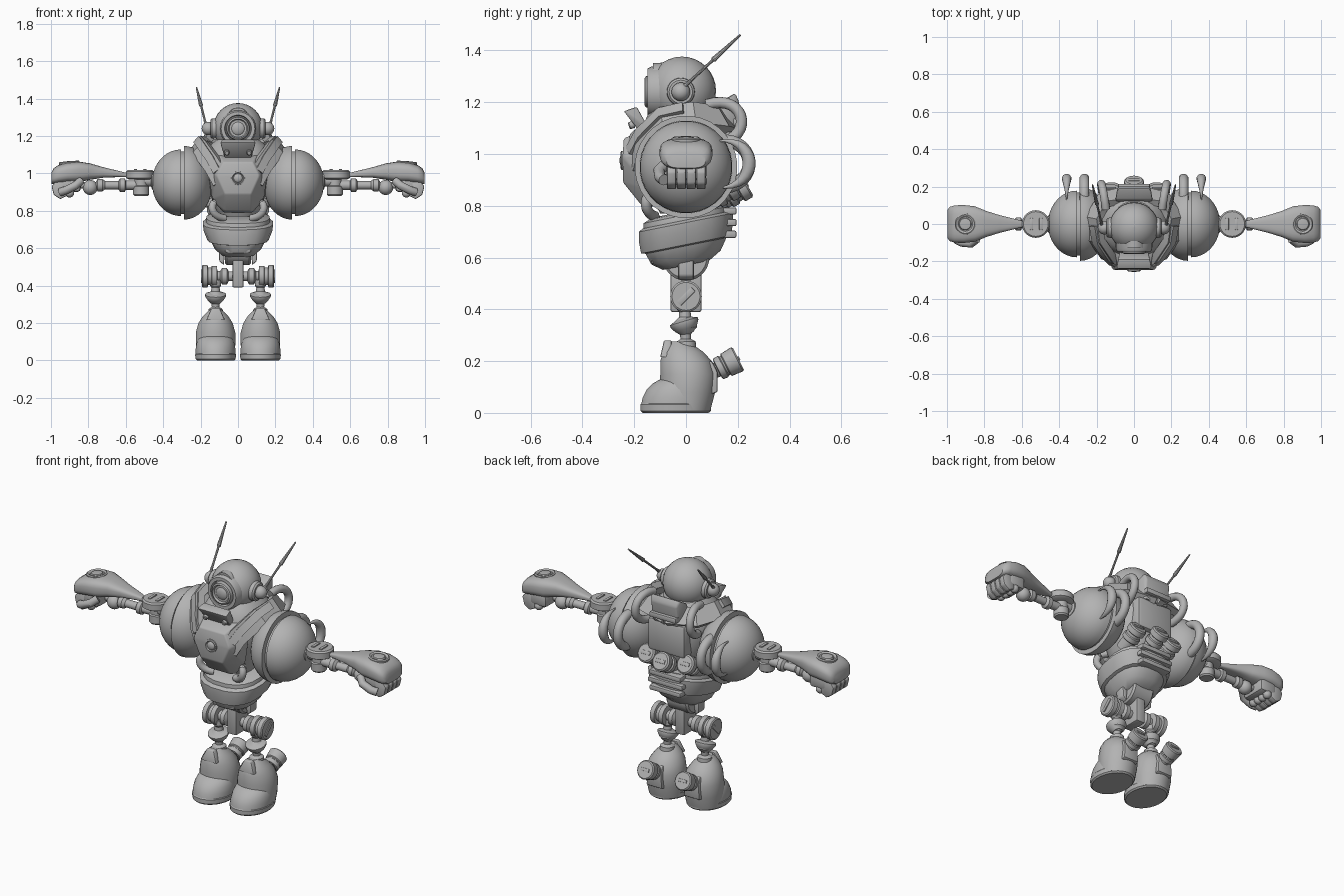
import bpy, bmesh, math
from mathutils import Vector
from mathutils.geometry import interpolate_bezier

mat = bpy.data.materials.new("light grey")
mat.diffuse_color = (0.45, 0.45, 0.45, 1)


def finish(name, bm, mirror=False, angle=35):
    bmesh.ops.recalc_face_normals(bm, faces=bm.faces[:])
    me = bpy.data.meshes.new(name)
    bm.to_mesh(me)
    bm.free()
    for p in me.polygons:
        p.use_smooth = True
    me.set_sharp_from_angle(angle=math.radians(angle))
    me.materials.append(mat)
    ob = bpy.data.objects.new(name, me)
    bpy.context.collection.objects.link(ob)
    if mirror:
        ob.modifiers.new("mirror", 'MIRROR').use_axis[0] = True
    return ob


def skin(name, rings, mirror=False, angle=35):
    """Bridge equal rings of points and cap both ends."""
    bm = bmesh.new()
    vs = [[bm.verts.new(p) for p in r] for r in rings]
    n = len(vs[0])
    for a, b in zip(vs, vs[1:]):
        for i in range(n):
            j = (i + 1) % n
            bm.faces.new((a[i], a[j], b[j], b[i]))
    bm.faces.new(vs[0])
    bm.faces.new(vs[-1])
    return finish(name, bm, mirror, angle)


def lathe(name, p, d, prof, mirror=False, n=28):
    """Profile of (distance, radius) turned around an axis."""
    q = Vector((0, 0, 1)).rotation_difference(Vector(d))
    ang = [2 * math.pi * i / n for i in range(n)]
    return skin(name, [[Vector(p) + q @ Vector((r * math.cos(a), r * math.sin(a), t)) for a in ang]
                       for t, r in prof], mirror)


def ball(name, c, r, d=(0, 0, 1), mirror=False, squash=1.0):
    prof = [(-r * squash * math.cos(math.pi * k / 16), max(r * math.sin(math.pi * k / 16), .0005)) for k in range(17)]
    return lathe(name, c, d, prof, mirror)


def loft(name, axis, rings, n=28, power=1.0, shear=0, mirror=False, angle=35):
    """Rings of (position, centre u, centre v, radius u, radius v)."""
    out = []
    for t, cu, cv, ru, rv in rings:
        ring = []
        for i in range(n):
            a = 2 * math.pi * (i + .5) / n
            c, s = math.cos(a), math.sin(a)
            u = cu + ru * math.copysign(abs(c) ** power, c)
            v = cv + rv * math.copysign(abs(s) ** power, s)
            ring.append((t, u, v) if axis == 'x' else (u, v, t + shear * v))
        out.append(ring)
    return skin(name, out, mirror, angle)


def sweep(name, pts, w, h, n=12, centre=(0, 0, 1), mirror=False, taper=False):
    """Sweep a w by h section along points, facing away from a centre."""
    pts = [Vector(p) for p in pts]
    rings, last = [], len(pts) - 1
    k = math.sqrt(2) if n == 4 else 1
    for i, p in enumerate(pts):
        t = (pts[min(i + 1, last)] - pts[max(i - 1, 0)]).normalized()
        o = p - Vector(centre)
        o = (o - t * o.dot(t)).normalized()
        b = t.cross(o)
        f = k * (max(.15, math.sin(math.pi * i / last)) if taper else 1)
        rings.append([p + f * (b * w * math.cos(a) + o * h * math.sin(a))
                      for a in [2 * math.pi * (j + .5) / n for j in range(n)]])
    return skin(name, rings, mirror)


def hose(name, a, b, c, d, r, **kw):
    return sweep(name, interpolate_bezier(Vector(a), Vector(b), Vector(c), Vector(d), 16), r, r, **kw)


def hull(name, pts, bevel=.008, mirror=False):
    bm = bmesh.new()
    for p in pts:
        bm.verts.new(p)
    bmesh.ops.convex_hull(bm, input=bm.verts[:])
    bmesh.ops.delete(bm, geom=[v for v in bm.verts if not v.link_faces], context='VERTS')
    bmesh.ops.dissolve_limit(bm, angle_limit=.03, verts=bm.verts[:], edges=bm.edges[:])
    bmesh.ops.bevel(bm, geom=bm.edges[:], offset=bevel, segments=2, profile=.5, affect='EDGES')
    return finish(name, bm, mirror)


def box(name, x, y, z, bevel=.008, mirror=False):
    return hull(name, [(a, b, c) for a in x for b in y for c in z], bevel, mirror)


# Head, face ring, lens, brow
ball("head", (0, -.016, 1.244), .132)
F = (0, -1, 0)
lathe("face_ring", (0, -.08, 1.24), F, [(0, .1), (.055, .097), (.068, .09), (.068, .072), (.05, .068)])
lathe("eye_ring", (0, -.12, 1.24), F, [(0, .066), (.035, .06), (.04, .052), (.03, .046)])
ball("eye_lens", (0, -.14, 1.24), .04, F, squash=.5)
sweep("brow", [(.065 * math.sin(a), -.105, 1.245 + .098 * math.cos(a)) for a in [-.8 + .16 * i for i in range(11)]],
      .022, .009, 4, (0, -.1, 1.22))
# Ears and aerials
lathe("ear_disc", (.105, -.02, 1.24), (1, 0, 0), [(0, .055), (.035, .053), (.043, .045), (.043, .036)], True)
ball("ear_ball", (.158, -.02, 1.24), .036, mirror=True)
A, B = Vector((.172, -.005, 1.262)), Vector((.222, .21, 1.46))
L = (B - A).length
lathe("aerial", A, B - A, [(0, .009), (.04, .006), (L * .5, .006), (L * .52, .011), (L, .004)], True, 10)
lathe("neck", (0, -.01, 1.06), (0, 0, 1), [(0, .12), (.09, .12), (.1, .108), (.12, .105)])

# Torso
loft("torso", 'z', [(.77, 0, 0, .10, .10), (.83, 0, 0, .13, .135), (.92, 0, 0, .16, .165), (1.02, 0, -.005, .19, .175),
                    (1.10, 0, -.005, .18, .165), (1.15, 0, 0, .15, .15), (1.185, 0, 0, .11, .12)], 20, .85)
hull("chest_plate", [(s * x, y, z) for s in (1, -1) for x, y, z in
                     [(.08, -.24, 1.06), (.115, -.245, .99), (.07, -.243, .89), (.11, -.12, 1.11),
                      (.16, -.13, 1.0), (.14, -.13, .86), (.08, -.13, .79), (.07, -.17, .8)]], .007)
lathe("chest_button_ring", (0, -.235, .975), F, [(0, .037), (.015, .036), (.018, .03), (.012, .026)])
ball("chest_button", (0, -.245, .975), .024, F, squash=.5)
hull("collar_plate", [(s * w, y, z) for s in (1, -1) for w, y, z in
                      [(.095, -.24, 1.165), (.085, -.19, 1.182), (.075, -.145, 1.1), (.07, -.175, 1.08)]], .005)
for x in (-.06, .06):
    lathe("collar_stud", (x, -.2, 1.115), (0, -.9, -.3), [(0, .014), (.018, .014), (.022, .01)], n=16)
# Shoulder straps passing over to the back yoke
sweep("shoulder_strap", [(.085, -.205, .96), (.13, -.185, 1.04), (.2, -.085, 1.135), (.215, .03, 1.15),
                         (.16, .13, 1.135), (0, .165, 1.12)], .05, .02, 4, (0, 0, .98), True)
sweep("strap_ridge", [(.11, -.215, 1.01), (.145, -.18, 1.075), (.2, -.1, 1.155), (.215, -.01, 1.175)],
      .022, .014, 4, (0, 0, .98), True)
# Backpack
box("back_panel", (-.12, .12), (.08, .185), (.9, 1.09), .02)
hull("back_box", [(s * x, y, z) for s in (1, -1) for x, y, z in
                  [(.1, .13, 1.2), (.09, .19, 1.235), (.08, .205, 1.2), (.08, .19, 1.08), (.1, .1, 1.1)]])
box("back_box_rib", (-.085, .085), (.18, .215), (1.11, 1.14), .006)
hose("upper_hose", (.15, .08, 1.19), (.17, .23, 1.24), (.19, .27, 1.06), (.16, .12, 1.04), .022, mirror=True)
D = Vector((0, .85, .5))
for x in (-.125, 0, .125):
    y = .215 if x == 0 else .17
    c = Vector((x, y, .87))
    lathe("back_canister", c - D * .13, D, [(0, .042), (.06, .042), (.065, .05), (.09, .05), (.095, .043), (.11, .043),
                                             (.115, .053), (.145, .053), (.152, .045)], n=24)
    u = Vector((0, -.5, .85)).normalized() * .01
    o = c + D.normalized() * .022
    hull("canister_slot", [o + Vector((sx * .03, 0, 0)) + u * su + D * sd for sx in (1, -1) for su in (1, -1)
                           for sd in (-.01, .006)], .002)

# Waist hoses and belly
hose("waist_hose", (.07, -.09, .86), (.16, -.17, .87), (.16, -.17, .77), (.07, -.12, .76), .02, mirror=True)
loft("belly", 'z', [(.57, 0, 0, .09, .09), (.60, 0, 0, .125, .135), (.65, 0, 0, .15, .16), (.73, 0, 0, .175, .168),
                    (.765, 0, 0, .17, .165), (.775, 0, 0, .15, .145), (.78, 0, 0, .1, .1)], 20, .8, .2)
loft("belt", 'z', [(.645, 0, 0, .15, .155), (.65, 0, 0, .165, .175), (.70, 0, 0, .185, .184), (.735, 0, 0, .19, .184),
                   (.745, 0, 0, .175, .17)], 20, .8, .2)
for z, w in ((.69, .1), (.735, .11), (.78, .1)):
    box("rear_rib", (-w, w), (.12, .195), (z - .014, z + .014), .007)
box("front_keel", (-.07, .07), (-.135, -.06), (.575, .64), .01)

# Shoulders with split rings, guards and rear fins
loft("shoulder_outer", 'x', [(.305 + .155 * math.sin(a), 0, .95, .178 * math.cos(a) + .001, .178 * math.cos(a) + .001)
                             for a in [math.pi / 2 * k / 9 for k in range(10)]], 32, mirror=True)
loft("shoulder_inner", 'x', [(.29 - .15 * math.sin(a), 0, .95, .178 * math.cos(a) + .02, .178 * math.cos(a) + .02)
                             for a in [math.pi / 2 * k / 9 for k in range(10)]], 32, mirror=True)
loft("shoulder_gap", 'x', [(.28, 0, .95, .168, .168), (.31, 0, .95, .168, .168)], 32, mirror=True)
for x in (.265, .36):
    hose("shoulder_fin", (x, .12, 1.05), (x, .285, 1.07), (x, .285, .86), (x, .12, .87), .026,
         centre=(x, .1, .96), mirror=True, taper=x > .3)

# Elbow disc and arm rod
X = (1, 0, 0)
lathe("arm_root", (.43, 0, .96), X, [(0, .045), (.03, .045), (.035, .03), (.08, .03)], True)
lathe("elbow_disc", (.525, 0, .968), (0, 0, 1), [(0, .06), (.008, .074), (.042, .074), (.05, .066)], True)
for x in (.498, .548):
    box("elbow_slot", (x - .009, x + .009), (-.032, .032), (1.01, 1.024), .004, True)
lathe("elbow_pin", (.518, 0, .88), (0, 0, 1), [(0, .036), (.008, .043), (.05, .043), (.055, .036), (.1, .036)], True)
lathe("arm_rod", (.54, 0, .937), X, [(0, .025), (.06, .025), (.065, .036), (.09, .036), (.1, .022), (.17, .022),
                                     (.185, .033), (.21, .033), (.22, .018), (.36, .018)], True, 20)
ball("wrist_ball", (.79, 0, .925), .04, mirror=True)
# Forearm cover and its port
loft("forearm_cover", 'x', [(.585, 0, .99, .014, .01), (.64, 0, .997, .028, .017), (.72, 0, 1.005, .048, .028),
                            (.79, 0, 1.01, .07, .044), (.85, 0, 1.008, .095, .055), (.91, 0, 1.005, .102, .054),
                            (.96, 0, .995, .1, .05), (.985, 0, .985, .092, .043), (.998, 0, .975, .075, .03)],
     24, .65, mirror=True)
lathe("forearm_port", (.9, 0, 1.03), (.08, 0, 1), [(0, .056), (.03, .056), (.035, .05), (.032, .042),
                                                 (.024, .036), (.034, .03), (.036, .02)], True)
# Fist
box("palm", (.84, .95), (-.075, .08), (.9, .985), .02, True)
for y in (-.056, -.018, .02, .058):
    hull("finger", [(a, y + s * .018, b) for s in (1, -1) for a, b in
                    [(.915, .88), (.95, .862), (.985, .885), (.997, .93), (.97, .965), (.92, .955)]], .007, True)
    ball("knuckle", (.9, y, .895), .024, mirror=True)
sweep("thumb", [(.84, -.08, .96), (.87, -.105, .935), (.92, -.1, .91), (.95, -.085, .9)], .022, .022, 12,
      (.9, 0, .93), True)

# Hips
lathe("hip_bowl", (-.07, 0, .6), X, [(0, .08), (.01, .09), (.13, .09), (.14, .08)])
box("hip_post", (-.03, .03), (-.06, .06), (.39, .6), .008)
hull("hip_claw", [(x, y, z) for x, z in [(.07, .6), (.105, .61), (.1, .53), (.075, .51)] for y in (-.03, .03)], .007, True)
lathe("hip_axle", (.02, 0, .45), X, [(0, .026), (.03, .026), (.04, .045), (.065, .045), (.075, .028), (.09, .028),
                                     (.093, .056), (.12, .056), (.123, .047), (.14, .047), (.143, .061), (.168, .061),
                                     (.173, .054)], True)
hull("hip_slot", [(x, .028 * s + .008 * t, .45 + .028 * s - .008 * t) for x in (.185, .198) for s in (1, -1) for t in (1, -1)],
     .002, True)

# Lower legs
lathe("leg_rod", (.12, 0, .25), (0, -.03, 1), [(0, .04), (.025, .038), (.035, .02), (.055, .022), (.08, .045), (.1, .045),
                                             (.12, .024), (.14, .022), (.15, .03), (.18, .03)], True, 20)
lathe("knee_saucer", (.12, .0, .325), (0, -.3, 1), [(-.02, .025), (0, .044), (.02, .056), (.03, .056), (.04, .03)], True)
# Boots: shaft, toe, sole, cuff, heel flap and thruster
loft("boot_shaft", 'z', [(.01, .12, .0, .098, .095), (.08, .12, .005, .106, .108), (.15, .12, .008, .106, .108),
                         (.2, .12, .0, .092, .1), (.235, .12, -.01, .07, .078), (.26, .12, -.02, .045, .052),
                         (.275, .12, -.025, .025, .03)], mirror=True)
loft("boot_toe", 'z', [(.035, .12, -.04, .107, .133), (.06, .12, -.038, .107, .13), (.09, .12, -.035, .102, .117),
                       (.115, .12, -.03, .092, .097), (.135, .12, -.02, .075, .07)], mirror=True)
loft("boot_sole", 'z', [(0, .12, -.04, .1, .128), (.008, .12, -.04, .108, .137), (.032, .12, -.04, .11, .137),
                        (.038, .12, -.04, .105, .131)], mirror=True)
hull("boot_cuff", [(.12 + s * w, y, z) for s in (1, -1) for w, y, z in
                   [(.05, -.1, .215), (.022, -.085, .28), (.022, -.055, .28), (.05, -.06, .215)]], .006, True)
hull("heel_flap", [(.12 + s * w, y, z) for s in (1, -1) for w, y, z in
                   [(.05, .09, .07), (.05, .122, .08), (.045, .122, .16), (.04, .1, .2), (.04, .07, .2)]], .007, True)
T = Vector((0, .88, .45)).normalized()
lathe("heel_thruster", (.12, .09, .152), T, [(0, .026), (.035, .03), (.038, .044), (.06, .046), (.064, .041), (.07, .041),
                                             (.074, .048), (.12, .052), (.126, .046)], True, 24)
o = Vector((.12, .09, .152)) + T * .127
v = T.cross(Vector(X)) * .008
hull("thruster_slot", [o + Vector((s * .026, 0, 0)) + v * t + T * d for s in (1, -1) for t in (1, -1) for d in (-.006, .004)],
     .0015, True)
